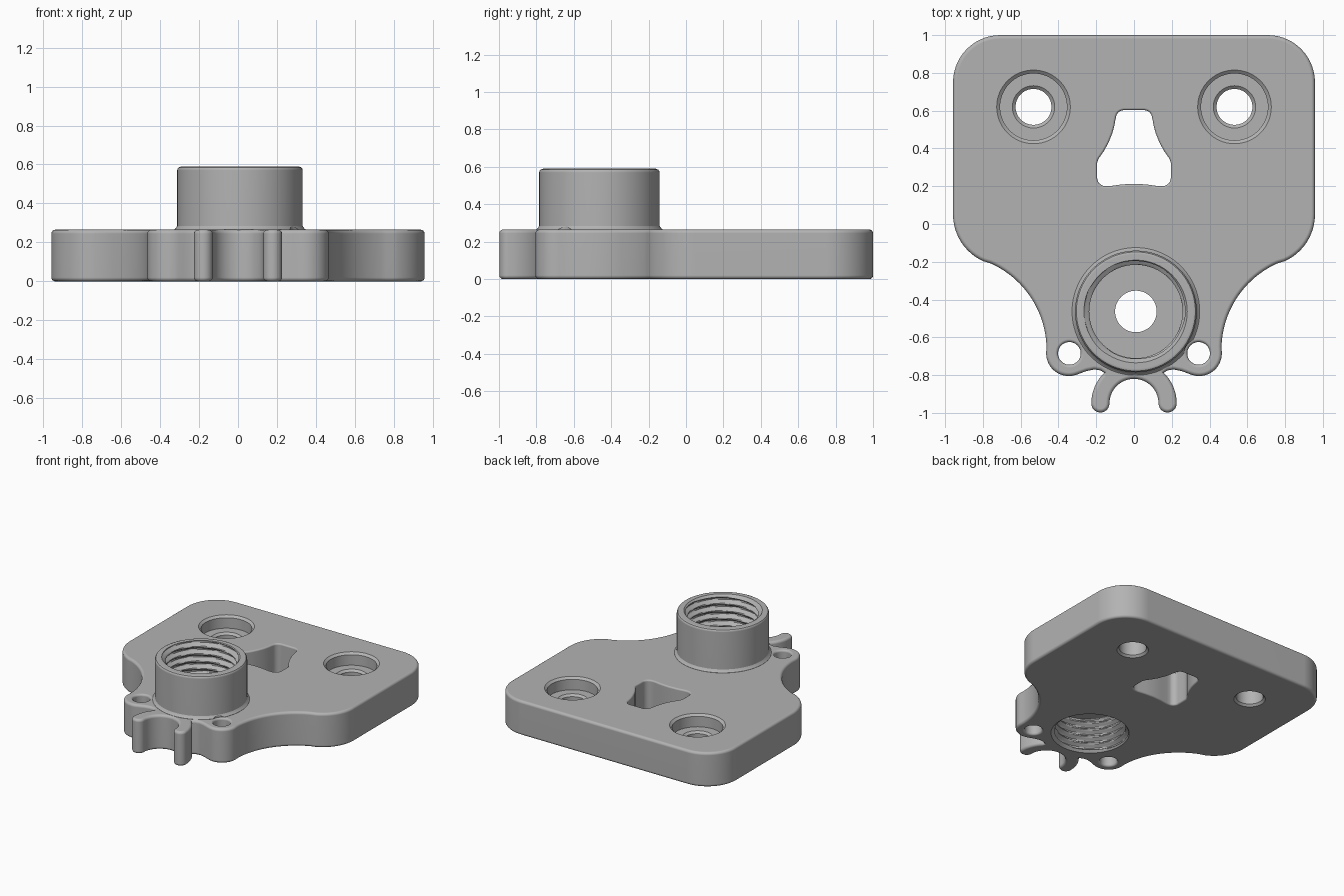
import bpy, bmesh, math
from math import sin, cos, pi, radians

if "Cube" in bpy.data.objects:
    bpy.data.objects.remove(bpy.data.objects["Cube"])

H = 0.265          # plate thickness
TOP = 0.59         # boss height
BX, BY = 0.01, -0.463

grey = bpy.data.materials.new("plain grey")
grey.diffuse_color = (0.45, 0.45, 0.45, 1)
grey.use_nodes = True
grey.node_tree.nodes["Principled BSDF"].inputs["Base Color"].default_value = grey.diffuse_color


def arc(cx, cy, r, a0, a1, n):
    """Points on an arc, angles in degrees."""
    return [(cx + r * cos(radians(a0 + (a1 - a0) * i / n)),
             cy + r * sin(radians(a0 + (a1 - a0) * i / n))) for i in range(n + 1)]


def circle(cx, cy, r, n=64):
    return arc(cx, cy, r, 0, 360, n)[:-1]


def mirrored(half):
    """Close a counter-clockwise right half, first and last point on x = 0."""
    return half + [(-x, y) for x, y in reversed(half[1:-1])]


def offset(pts, d):
    """Move a counter-clockwise loop outward by d."""
    out, n = [], len(pts)
    for i, (x, y) in enumerate(pts):
        (ax, ay), (bx, by) = pts[i - 1], pts[(i + 1) % n]
        tx, ty = bx - ax, by - ay
        l = math.hypot(tx, ty) or 1
        out.append((x + d * ty / l, y - d * tx / l))
    return out


def loft(name, loops):
    """Closed solid through stacked loops of equal length."""
    bm = bmesh.new()
    rings = [[bm.verts.new(p) for p in loop] for loop in loops]
    n = len(rings[0])
    for a, b in zip(rings, rings[1:]):
        for i in range(n):
            j = (i + 1) % n
            bm.faces.new((a[i], a[j], b[j], b[i]))
    bm.faces.new(rings[0][::-1])
    bm.faces.new(rings[-1])
    bmesh.ops.recalc_face_normals(bm, faces=bm.faces)
    me = bpy.data.meshes.new(name)
    bm.to_mesh(me)
    bm.free()
    me.materials.append(grey)
    ob = bpy.data.objects.new(name, me)
    bpy.context.collection.objects.link(ob)
    return ob


def solid(name, pts, levels):
    """Loft one outline through (z, outward offset) levels."""
    return loft(name, [[(x, y, z) for x, y in offset(pts, d)] for z, d in levels])


def rounded(r, sign, h=H, steps=4):
    """Levels for a plate with rounded rims (sign -1) or a flared cutter (+1)."""
    low = [(r * (1 - cos(pi / 2 * i / steps)), sign * r * (1 - sin(pi / 2 * i / steps)))
           for i in range(steps + 1)]
    return low + [(h - z, d) for z, d in reversed(low)]


def cutter_levels(r):
    lv = rounded(r, 1)
    return [(-0.05, lv[0][1])] + lv + [(H + 0.05, lv[-1][1])]


def combine(target, other, op):
    m = target.modifiers.new(op, 'BOOLEAN')
    m.operation, m.object, m.solver = op, other, 'EXACT'
    bpy.context.view_layer.objects.active = target
    bpy.ops.object.modifier_apply(modifier=m.name)
    bpy.data.objects.remove(other)


def thread_cutter(name, z0, z1, rim):
    """Bore with a helical ridge; rim is the z of the open end."""
    n, pitch, rows = 64, 0.056, 48
    loops = []
    for k in range(rows + 1):
        z = z0 + (z1 - z0) * k / rows
        loop = []
        for i in range(n):
            a = 2 * pi * i / n
            w = abs(2 * ((z / pitch - i / n) % 1) - 1)
            r = 0.247 + 0.028 * min(1, max(0, 1.6 * w - 0.3))
            r = max(r, 0.272 - abs(z - rim)) if abs(z - rim) < 0.03 else r
            loop.append((BX + r * cos(a), BY + r * sin(a), z))
        loops.append(loop)
    out = 0.05 if rim > 0.3 else -0.05
    end = [(x, y, rim + out) for x, y, _ in (loops[-1] if out > 0 else loops[0])]
    return loft(name, loops + [end] if out > 0 else [end] + loops)


# Plate outline: hook, ear, flared waist, rounded shoulders
half = arc(0, -0.95, 0.13, 90, 0, 14)
half += arc(0.178, -0.95, 0.048, 180, 360, 12)[1:]
half += arc(0, -0.95, 0.226, 8, 43, 7)
half += [(0.157, -0.788), (0.178, -0.775), (0.21, -0.77), (0.25, -0.778), (0.28, -0.789)]
half += arc(0.345, -0.685, 0.12, 250, 364, 18)
half += arc(0.963, -0.665, 0.5, 178, 114, 20)
half += arc(0.688, 0.05, 0.27, -66, 0, 12)
half += arc(0.708, 0.75, 0.25, 0, 90, 14)
half += [(0, 1.0)]
plate = solid("mounting_plate", mirrored(half), rounded(0.02, -1))

# Round boss with a small fillet at its foot
boss = solid("boss", circle(BX, BY, 0.322, 96), [
    (0.15, 0.0), (0.24, 0.015), (0.266, 0.016), (0.272, 0.008), (0.285, 0.0),
    (TOP - 0.02, 0), (TOP - 0.012, -0.002), (TOP - 0.005, -0.007), (TOP, -0.02)])
combine(plate, boss, 'UNION')

# Threaded bores from both ends, with a small hole through the web between
combine(plate, thread_cutter("upper_bore", 0.325, TOP, TOP), 'DIFFERENCE')
combine(plate, thread_cutter("lower_bore", 0.0, 0.27, 0.0), 'DIFFERENCE')
combine(plate, solid("web_hole", circle(BX, BY, 0.11), [(0.2, 0), (0.4, 0)]), 'DIFFERENCE')

# Keyhole window
window = [(0, 0.213), (0.07, 0.209), (0.13, 0.2)]
window += arc(0.15, 0.245, 0.045, -80, 0, 6)
window += [(0.195, 0.29), (0.195, 0.325), (0.188, 0.345), (0.16, 0.385), (0.135, 0.43),
           (0.115, 0.48), (0.104, 0.52), (0.098, 0.555)]
window += arc(0.053, 0.56, 0.043, 0, 90, 6) + [(0, 0.603)]
combine(plate, solid("window", mirrored(window), cutter_levels(0.012)), 'DIFFERENCE')

for s in (-1, 1):
    # Counterbored screw holes
    combine(plate, solid("screw_hole", circle(s * 0.532, 0.62, 0.095), [
        (-0.05, 0.015), (0, 0.015), (0.015, 0), (0.155, 0), (0.17, 0.017), (0.17, 0.082),
        (H - 0.015, 0.082), (H, 0.1), (H + 0.05, 0.1)]), 'DIFFERENCE')
    # Small ear holes
    combine(plate, solid("ear_hole", circle(s * 0.342, -0.685, 0.06, 40),
                         cutter_levels(0.016)), 'DIFFERENCE')

# Smooth shading with crisp edges
bpy.ops.object.select_all(action='DESELECT')
plate.select_set(True)
bpy.context.view_layer.objects.active = plate
bpy.ops.object.shade_smooth_by_angle(angle=radians(30))
wn = plate.modifiers.new("even_normals", 'WEIGHTED_NORMAL')
wn.keep_sharp = True
